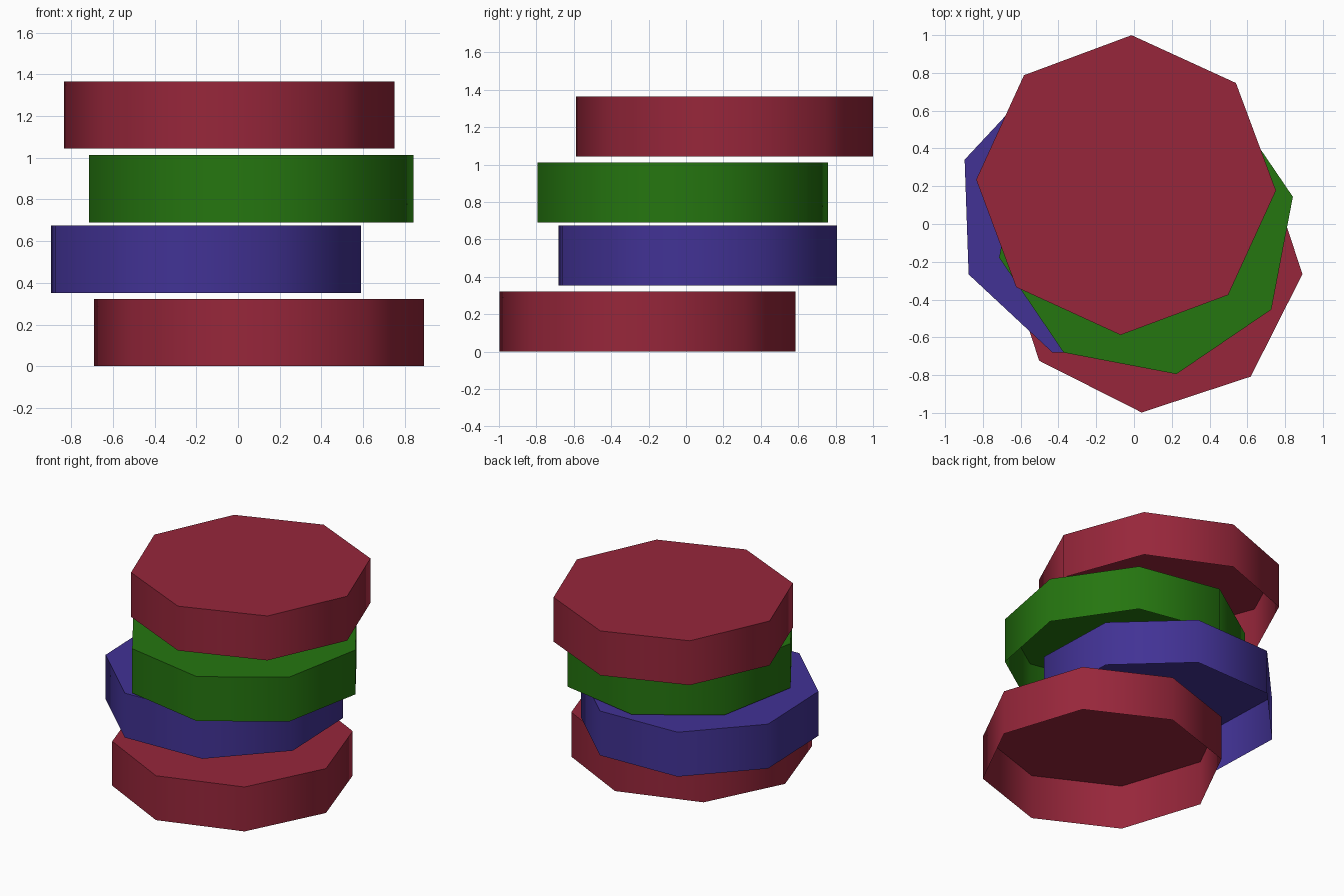
import bpy
import bmesh
from math import radians
from mathutils import Matrix

cube = bpy.data.objects.get("Cube")
if cube:
    bpy.data.objects.remove(cube)

SIDES = 8
RADIUS = 0.794
HEIGHT = 0.322


def make_material(name, rgb):
    mat = bpy.data.materials.new(name)
    mat.use_nodes = True
    mat.diffuse_color = (*rgb, 1)
    mat.node_tree.nodes["Principled BSDF"].inputs["Base Color"].default_value = (*rgb, 1)
    return mat


red = make_material("dark red", (0.31, 0.0195, 0.043))
blue = make_material("indigo blue", (0.054, 0.032, 0.30))
green = make_material("leaf green", (0.0185, 0.18, 0.005))


def make_disc(name, mat, x, y, z, turn):
    """Eight-sided shell with a closed top and an open underside."""
    bm = bmesh.new()
    bmesh.ops.create_cone(bm, cap_ends=True, segments=SIDES, radius1=RADIUS,
                          radius2=RADIUS, depth=HEIGHT)
    # put a corner on the +x axis whatever the primitive's starting angle
    corner = bm.verts[:][0].co
    start = Matrix.Rotation(-corner.to_2d().angle_signed((1, 0)), 4, "Z")
    bmesh.ops.transform(bm, matrix=start, verts=bm.verts)
    underside = [f for f in bm.faces if f.normal.z < -0.9]
    bmesh.ops.delete(bm, geom=underside, context="FACES_ONLY")
    mesh = bpy.data.meshes.new(name)
    bm.to_mesh(mesh)
    bm.free()
    mesh.materials.append(mat)
    disc = bpy.data.objects.new(name, mesh)
    bpy.context.collection.objects.link(disc)
    disc.location = (x, y, z + HEIGHT / 2)
    disc.rotation_euler.z = radians(turn)

    # rounded walls with a crisp top rim
    bpy.ops.object.select_all(action="DESELECT")
    disc.select_set(True)
    bpy.context.view_layer.objects.active = disc
    bpy.ops.object.shade_smooth_by_angle(angle=radians(60))


# Loose stack, from the ground up
make_disc("bottom_disc", red, 0.10, -0.206, 0.0, -4.3)
make_disc("lower_middle_disc", blue, -0.153, 0.0625, 0.352, 24.5)
make_disc("upper_middle_disc", green, 0.0635, -0.017, 0.69, 11.7)
make_disc("top_disc", red, -0.042, 0.206, 1.043, -2.1)
